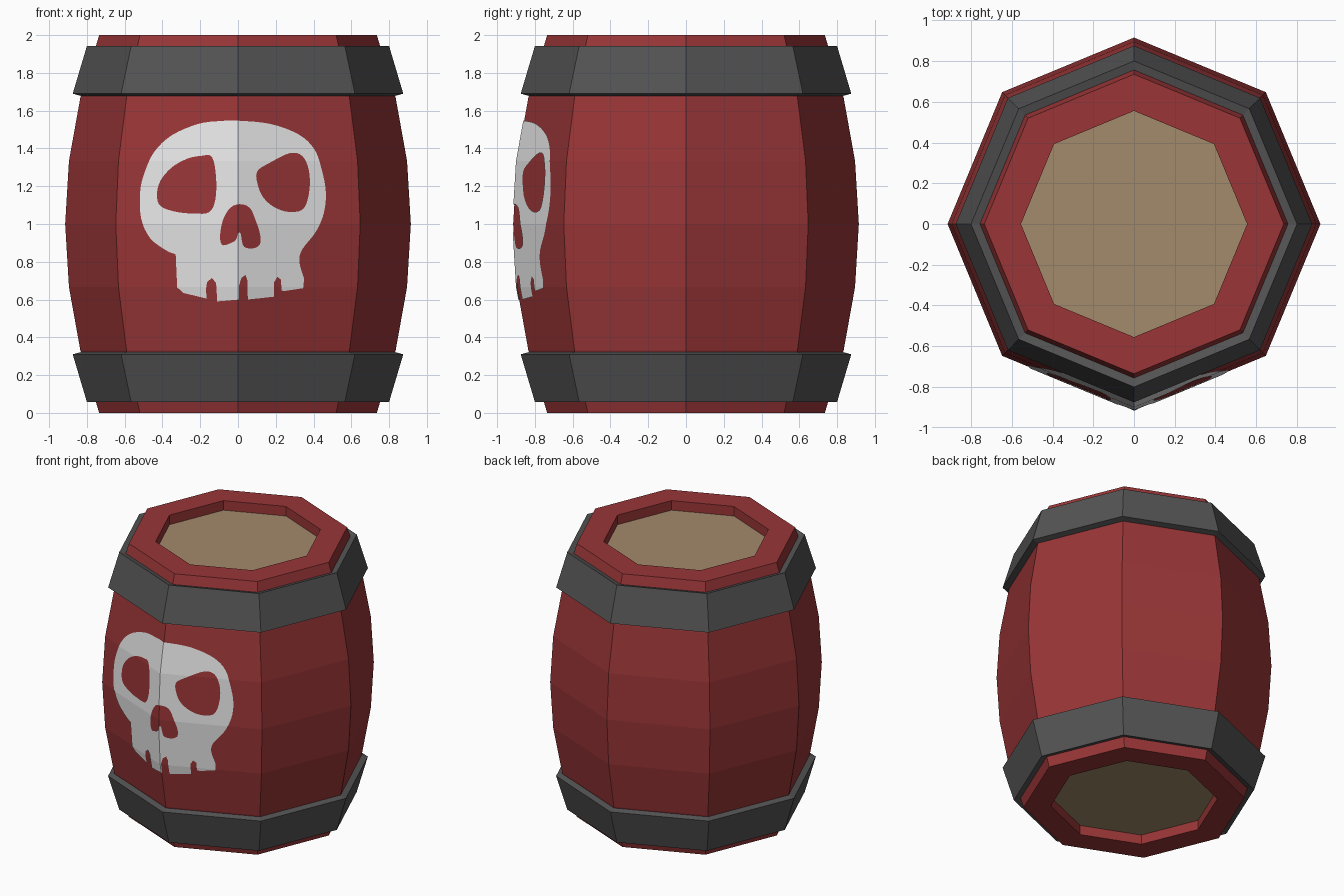
import bpy, bmesh, math
from mathutils import Vector

if "Cube" in bpy.data.objects:
    bpy.data.objects.remove(bpy.data.objects["Cube"])

SIDES = 8


def material(name, rgb):
    m = bpy.data.materials.new(name)
    m.diffuse_color = (*rgb, 1)
    m.use_nodes = True
    m.node_tree.nodes["Principled BSDF"].inputs["Base Color"].default_value = m.diffuse_color
    return m


RED = material("red_wood", (0.32, 0.036, 0.038))
GREY = material("dark_metal", (0.088, 0.088, 0.088))
TAN = material("tan_lid", (0.37, 0.255, 0.15))
WHITE = material("white_paint", (0.8, 0.8, 0.8))


def finish(name, bm, mat):
    me = bpy.data.meshes.new(name)
    bm.to_mesh(me)
    bm.free()
    me.materials.append(mat)
    ob = bpy.data.objects.new(name, me)
    bpy.context.collection.objects.link(ob)
    return ob


def ring(bm, r, z):
    return [bm.verts.new((r * math.cos(math.tau * i / SIDES), r * math.sin(math.tau * i / SIDES), z))
            for i in range(SIDES)]


def lathe(name, profile, mat, closed=False):
    """Revolve (radius, z) points into an eight-sided shell."""
    bm = bmesh.new()
    rings = [ring(bm, r, z) for r, z in profile]
    pairs = list(zip(rings, rings[1:]))
    if closed:
        pairs.append((rings[-1], rings[0]))
    for a, b in pairs:
        for i in range(SIDES):
            j = (i + 1) % SIDES
            bm.faces.new((a[i], a[j], b[j], b[i]))
    bmesh.ops.recalc_face_normals(bm, faces=bm.faces)
    return finish(name, bm, mat)


# Barrel body: bulging staves, rims and recessed walls
ROWS = [i / 3 for i in range(7)]


def row_radius(z):
    return 0.915 - 0.18 * (z - 1) ** 2


RIM, DEPTH = 0.555, 0.07
profile = [(RIM, DEPTH), (RIM, 0)] + [(row_radius(z), z) for z in ROWS] + [(RIM, 2), (RIM, 2 - DEPTH)]
lathe("barrel_body", profile, RED, closed=True)

# Lids
for name, z, up in (("top_lid", 2 - DEPTH, True), ("bottom_lid", DEPTH, False)):
    bm = bmesh.new()
    vs = ring(bm, RIM, z)
    bm.faces.new(vs if up else vs[::-1])
    finish(name, bm, TAN)

# Metal hoops, mirrored about the middle
hoop = [(0.80, 1.942), (0.875, 1.69), (0.82, 1.675), (0.745, 1.927)]
lathe("top_hoop", hoop, GREY, closed=True)
lathe("bottom_hoop", [(r, 2 - z) for r, z in hoop], GREY, closed=True)


# Painted skull: outlines as (x, z) in hundredths
def smooth(pts, closed=True, n=4):
    """Catmull-Rom curve through the points."""
    p = [Vector(q) for q in pts]
    p = [p[-1]] + p + p[:2] if closed else [p[0]] + p + [p[-1]]
    out = []
    for a, b, c, d in zip(p, p[1:], p[2:], p[3:]):
        for k in range(n):
            t = k / n
            out.append(0.5 * (2 * b + (c - a) * t + (2 * a - 5 * b + 4 * c - d) * t * t
                              + (3 * b - a - 3 * c + d) * t ** 3))
    if not closed:
        out.append(p[-1])
    return out


cranium = [(-33, 84), (-38, 86), (-46.5, 92.5), (-51.3, 103), (-51.8, 117), (-49.7, 126.5),
           (-44.5, 138), (-35, 147), (-21, 153), (-9.5, 154.5), (0, 154.7), (17, 153), (32, 147.5),
           (40.5, 139.5), (44.4, 128.5), (46.5, 117), (45.5, 106), (41.3, 96), (34, 86.5),
           (32.5, 80), (35, 71)]
teeth = [(34.5, 66), (24.5, 64.5), (23, 64.8), (22.8, 70.5), (20.8, 72), (19, 69), (19, 61.5),
         (5.2, 60), (5, 70), (4, 73), (1.8, 71.5), (0.6, 67.5), (0.6, 60), (-11, 59), (-11.6, 68.8),
         (-13.8, 71.4), (-16.4, 69.3), (-17, 65), (-16.5, 60.5), (-29, 63.5), (-32.2, 66.5)]
left_eye = [(-13.8, 135.5), (-11.6, 124.5), (-12, 113), (-15.2, 106.3), (-23, 105.5), (-33, 106.5),
            (-41, 109.5), (-42.9, 115.5), (-41, 123), (-35, 130), (-27, 134.5), (-20, 136)]
right_eye = [(10, 127.5), (17, 132.5), (27.5, 137.5), (34, 136), (37.5, 128.5), (37.8, 118),
             (35, 108.5), (28.5, 106.3), (21, 108), (14.5, 112.7), (11, 119)]
nose = [(1, 110.5), (6.3, 108.5), (9.3, 102), (11.7, 94.5), (11.5, 89), (7.4, 87), (3.2, 88),
        (2, 91.5), (1.4, 95), (0, 95), (-1.2, 91.5), (-4.8, 89.5), (-8.5, 89), (-9.5, 93.7),
        (-8, 102), (-4.2, 108.5)]

curve = bpy.data.curves.new("skull_outline", 'CURVE')
curve.dimensions = '2D'
curve.fill_mode = 'BOTH'
for loop in (smooth(cranium, False) + [Vector(q) for q in teeth],
             smooth(left_eye), smooth(right_eye), smooth(nose, n=3)):
    s = curve.splines.new('POLY')
    s.points.add(len(loop) - 1)
    for pt, q in zip(s.points, loop):
        pt.co = (q.x / 100, q.y / 100, 0, 1)
    s.use_cyclic_u = True
tmp = bpy.data.objects.new("skull_outline", curve)
bpy.context.collection.objects.link(tmp)
bpy.context.view_layer.update()
flat = bpy.data.meshes.new_from_object(tmp.evaluated_get(bpy.context.evaluated_depsgraph_get()))
bpy.data.objects.remove(tmp)

bm = bmesh.new()
bm.from_mesh(flat)
# Crease the paint along the stave edges, then wrap it onto the staves
cuts = [((0, 0, 0), (1, 0, 0))] + [((0, z, 0), (0, 1, 0)) for z in ROWS[1:-1]]
for co, no in cuts:
    bmesh.ops.bisect_plane(bm, geom=bm.verts[:] + bm.edges[:] + bm.faces[:], dist=1e-5,
                           plane_co=co, plane_no=no)
for v in bm.verts:
    x, z = v.co.x, v.co.y
    i = min(int(z * 3), 5)
    t = z * 3 - i
    r = row_radius(ROWS[i]) * (1 - t) + row_radius(ROWS[i + 1]) * t
    v.co = (x, -r + math.tan(math.pi / 8) * abs(x) - 0.005, z)
bm.normal_update()
for f in bm.faces:
    if f.normal.y > 0:
        f.normal_flip()
finish("painted_skull", bm, WHITE)
